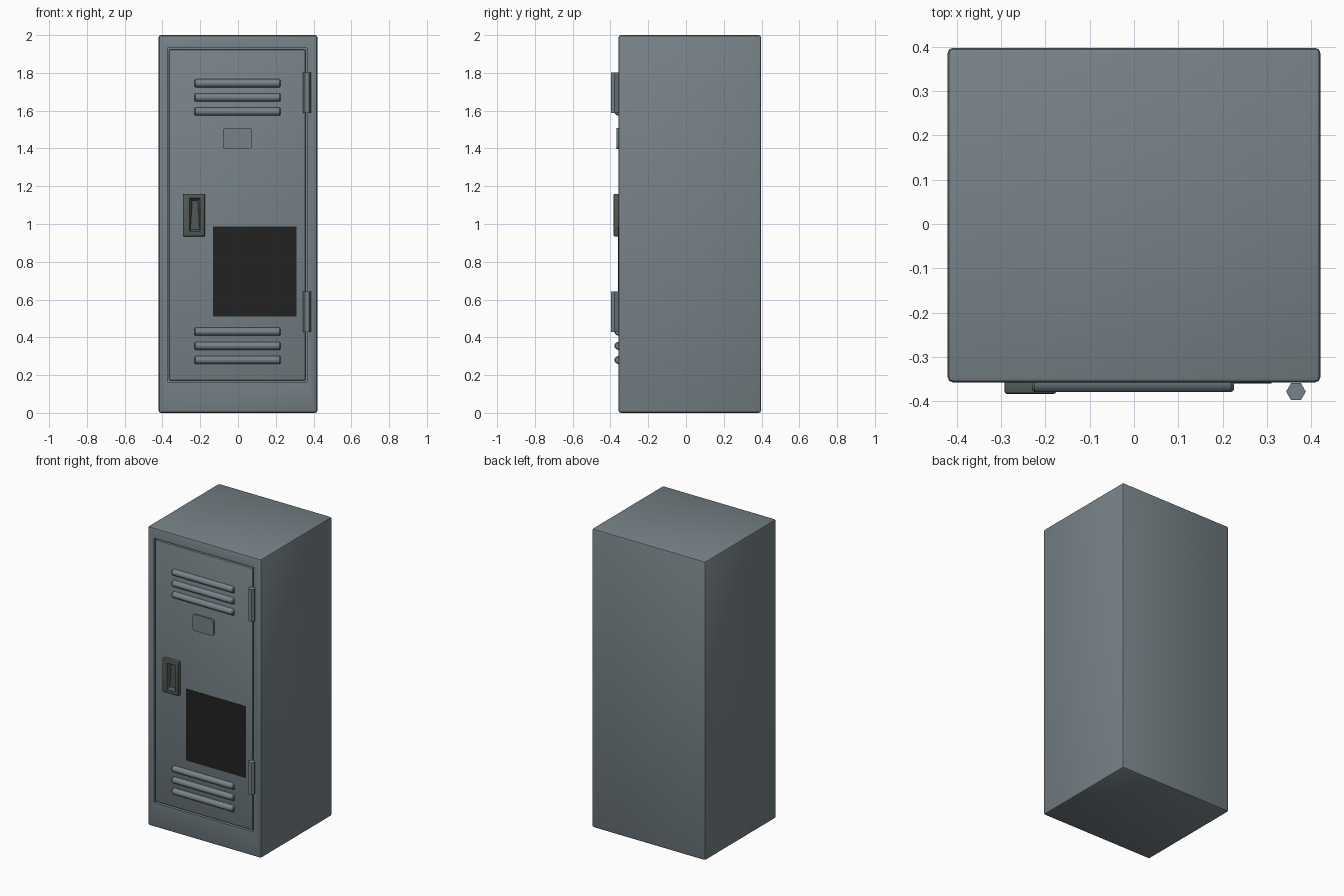
import bpy, bmesh, math
from mathutils import Vector

if "Cube" in bpy.data.objects:
    bpy.data.objects.remove(bpy.data.objects["Cube"])

FRONT = -0.357   # y of the cabinet's front face
BACK = 0.397


def material(name, rgb):
    m = bpy.data.materials.new(name)
    m.diffuse_color = (*rgb, 1)
    m.use_nodes = True
    m.node_tree.nodes["Principled BSDF"].inputs["Base Color"].default_value = m.diffuse_color
    return m


GREY = material("blue grey paint", (0.185, 0.225, 0.245))
DARK = material("dark handle metal", (0.082, 0.098, 0.090))
BLACK = material("black panel", (0.016, 0.016, 0.016))


def finish(bm, name, mat, smooth=True):
    bmesh.ops.recalc_face_normals(bm, faces=bm.faces)
    me = bpy.data.meshes.new(name)
    bm.to_mesh(me)
    bm.free()
    me.materials.append(mat)
    ob = bpy.data.objects.new(name, me)
    bpy.context.collection.objects.link(ob)
    if smooth:
        bpy.ops.object.select_all(action='DESELECT')
        bpy.context.view_layer.objects.active = ob
        ob.select_set(True)
        bpy.ops.object.shade_smooth_by_angle(angle=math.radians(35))
    return ob


def box(x0, x1, y0, y1, z0, z1, bevel=0.0, segs=2):
    bm = bmesh.new()
    bmesh.ops.create_cube(bm, size=1)
    for v in bm.verts:
        v.co = Vector((x1 if v.co.x > 0 else x0,
                       y1 if v.co.y > 0 else y0,
                       z1 if v.co.z > 0 else z0))
    if bevel:
        bmesh.ops.bevel(bm, geom=bm.edges[:], offset=bevel, segments=segs,
                        profile=0.5, affect='EDGES')
    return bm


def recess(bm, x0, x1, z0, z1, depth, taper=None):
    """Sink a rectangular pocket into the front (-y) face; taper narrows its floor."""
    bm.normal_update()
    face = max((f for f in bm.faces if f.normal.y < -0.99), key=lambda f: f.calc_area())
    c = face.calc_center_median()
    bmesh.ops.inset_region(bm, faces=[face], thickness=0.004)
    for v in face.verts:
        v.co.x = x1 if v.co.x > c.x else x0
        v.co.z = z1 if v.co.z > c.z else z0
    floor = bmesh.ops.extrude_discrete_faces(bm, faces=[face])["faces"][0]
    for v in floor.verts:
        top = v.co.z > (z0 + z1) / 2
        v.co.y += depth
        if taper:
            k = taper[1] if top else taper[0]
            mid = (x0 + x1) / 2
            v.co.x = mid + (v.co.x - mid) * k
            v.co.z += -0.012 if top else 0.012


# cabinet with door opening
bm = box(-0.42, 0.42, FRONT, BACK, 0, 2, 0.012)
recess(bm, -0.373, 0.366, 0.163, 1.932, 0.02)
finish(bm, "cabinet", GREY)

# door panel, set in the opening with a narrow gap
finish(box(-0.364, 0.357, FRONT + 0.001, FRONT + 0.03, 0.172, 1.923, 0.005), "door", GREY)


# louvre vents: half-round bars with softened ends
def vent(name, z):
    bm = bmesh.new()
    rings = []
    for x, k in ((-0.23, 0.8), (-0.224, 1), (0.219, 1), (0.225, 0.8)):
        rings.append([bm.verts.new((x, FRONT + 0.004 - 0.026 * k * math.sin(a),
                                    z + 0.022 * k * math.cos(a)))
                      for a in (math.pi * i / 8 for i in range(9))])
    for a, b in zip(rings, rings[1:]):
        for i in range(9):
            j = (i + 1) % 9
            bm.faces.new((a[i], a[j], b[j], b[i]))
    bm.faces.new(rings[0])
    bm.faces.new(rings[-1])
    finish(bm, name, GREY)


for group, z_top in (("upper", 1.745), ("lower", 0.43)):
    for i in range(3):
        vent(f"{group}_vent_{i + 1}", z_top - 0.075 * i)

# blank label plate
bm = box(-0.08, 0.075, FRONT - 0.01, FRONT + 0.006, 1.398, 1.508)
corners = [e for e in bm.edges if abs(e.verts[0].co.y - e.verts[1].co.y) > 0.01]
bmesh.ops.bevel(bm, geom=corners, offset=0.014, segments=3, profile=0.5, affect='EDGES')
finish(bm, "label_plate", GREY)

# handle with sloped finger pocket
bm = box(-0.292, -0.175, FRONT - 0.026, FRONT + 0.006, 0.934, 1.16, 0.006)
recess(bm, -0.256, -0.2, 0.96, 1.137, 0.022, taper=(0.85, 0.5))
finish(bm, "handle", DARK)

# black panel on the door
finish(box(-0.133, 0.31, FRONT - 0.002, FRONT + 0.004, 0.51, 0.988),
       "black_panel", BLACK, smooth=False)

# six-sided hinges
for name, z0, z1 in (("upper_hinge", 1.587, 1.802), ("lower_hinge", 0.428, 0.643)):
    bm = bmesh.new()
    bmesh.ops.create_cone(bm, cap_ends=True, segments=6, radius1=0.0222,
                          radius2=0.0222, depth=z1 - z0)
    far = max(v.co.x for v in bm.verts)
    if far < 0.022:   # point the corners along x
        for v in bm.verts:
            v.co.x, v.co.y = v.co.y, v.co.x
    bmesh.ops.translate(bm, verts=bm.verts, vec=(0.365, FRONT - 0.0208, (z0 + z1) / 2))
    finish(bm, name, GREY)
